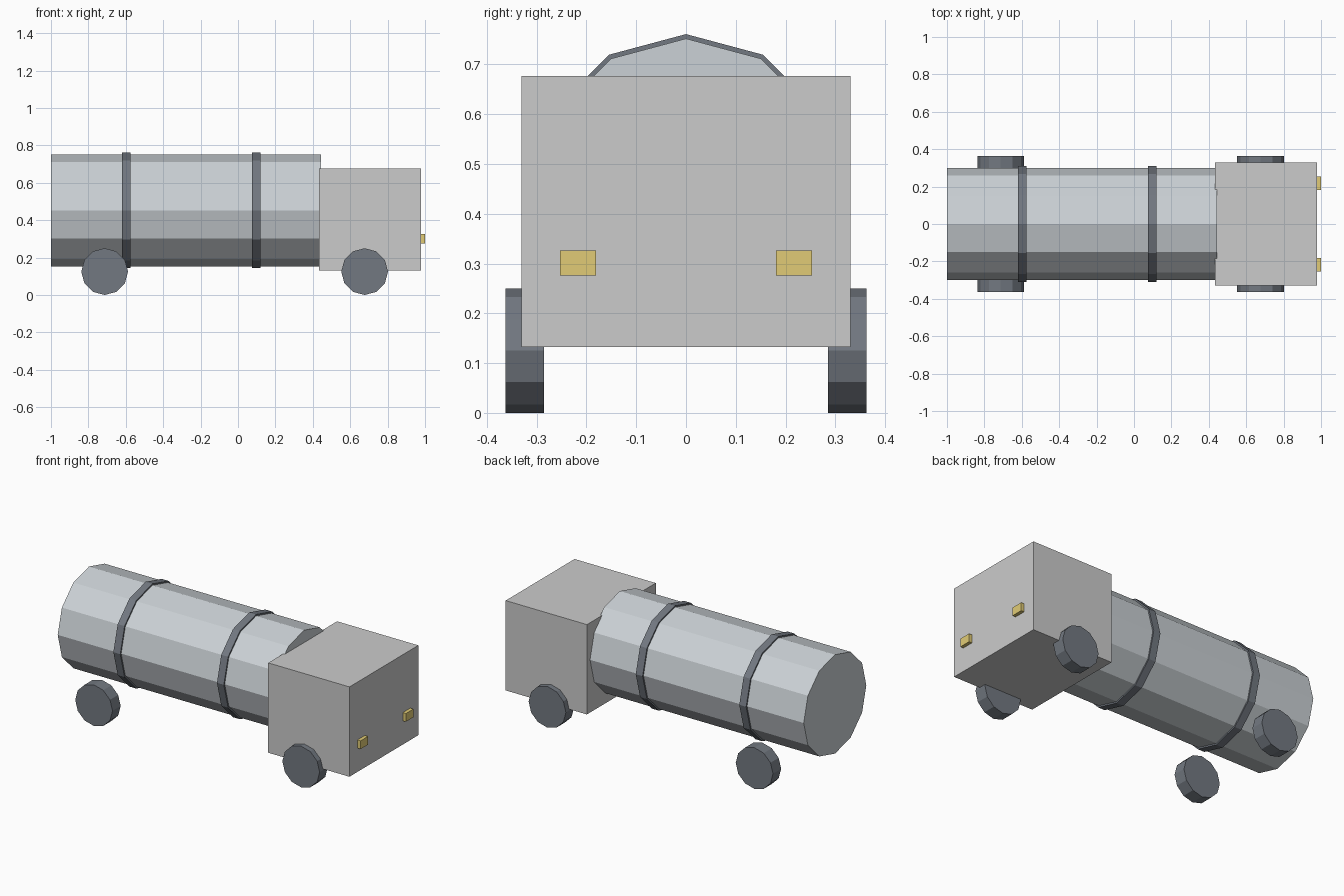
import bpy
from math import pi

if "Cube" in bpy.data.objects:
    bpy.data.objects.remove(bpy.data.objects["Cube"])


def material(name, rgb):
    m = bpy.data.materials.new(name)
    m.diffuse_color = (*rgb, 1)
    m.use_nodes = True
    m.node_tree.nodes["Principled BSDF"].inputs["Base Color"].default_value = m.diffuse_color
    return m


TANK = material("tank_grey", (0.60, 0.64, 0.67))
DARK = material("dark_grey", (0.17, 0.19, 0.22))
YELLOW = material("lamp_yellow", (0.75, 0.60, 0.18))


def cylinder(name, loc, radius, depth, rot, mat):
    # 12-sided, with a corner pointing straight up
    bpy.ops.mesh.primitive_cylinder_add(vertices=12, radius=radius, depth=depth,
                                        location=loc, rotation=rot)
    ob = bpy.context.object
    ob.name = name
    ob.data.materials.append(mat)
    return ob


def box(name, lo, hi, mat=None):
    loc = [(a + b) / 2 for a, b in zip(lo, hi)]
    bpy.ops.mesh.primitive_cube_add(size=1, location=loc)
    ob = bpy.context.object
    ob.name = name
    ob.scale = [b - a for a, b in zip(lo, hi)]
    bpy.ops.object.transform_apply(location=False, rotation=False, scale=True)
    if mat:
        ob.data.materials.append(mat)
    return ob


ALONG_X = (0, pi / 2, 0)
ALONG_Y = (pi / 2, 0, 0)

# Tank and its two straps
cylinder("tank", (-0.278, 0, 0.452), 0.30, 1.444, ALONG_X, TANK)
for label, x in (("rear", -0.597), ("front", 0.098)):
    cylinder(label + "_tank_band", (x, 0, 0.452), 0.309, 0.046, ALONG_X, DARK)

# Cab
box("cab", (0.434, -0.33, 0.132), (0.979, 0.33, 0.677))

# Wheels and headlights on both sides
for side, s in (("right", -1), ("left", 1)):
    for label, x in (("rear", -0.713), ("front", 0.677)):
        cylinder(f"{label}_{side}_wheel", (x, s * 0.324, 0.125), 0.125, 0.078,
                 ALONG_Y, DARK)
    box(side + "_headlight", (0.97, s * 0.217 - 0.036, 0.276),
        (1.0, s * 0.217 + 0.036, 0.326), YELLOW)
